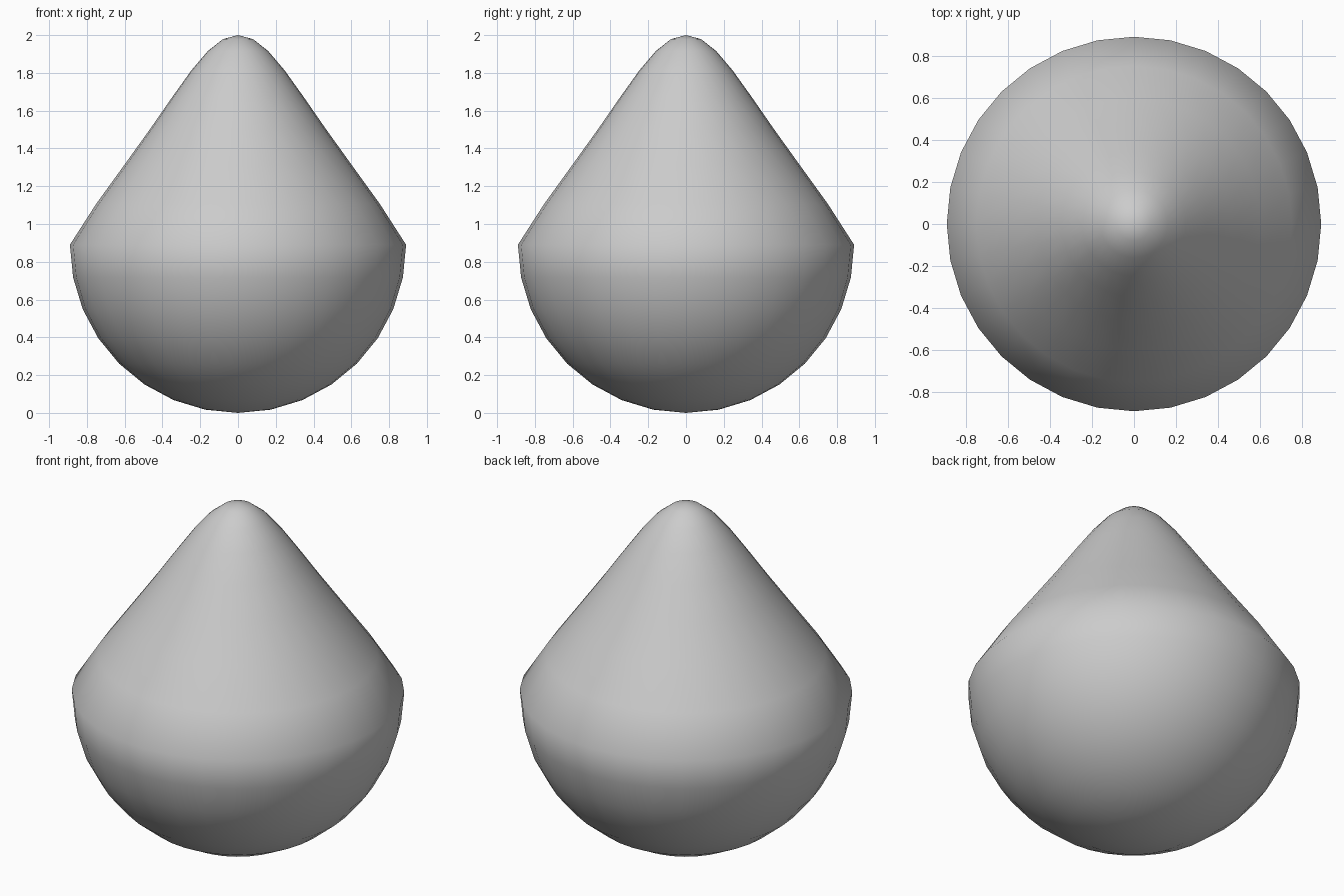
import bpy, bmesh, math

if "Cube" in bpy.data.objects:
    bpy.data.objects.remove(bpy.data.objects["Cube"])

R, TOP = 0.89, 2.0

# Teardrop: a sphere with its upper half stretched and tapered to a soft point
bm = bmesh.new()
bmesh.ops.create_uvsphere(bm, u_segments=32, v_segments=16, radius=1)
taper = [0.46, 0.46, 0.47, 0.50, 0.55, 0.625, 0.73, 0.86, 1.0]
for v in bm.verts:
    c = max(-1, min(1, v.co.z))
    s = R
    if c > 1e-4:
        ring = round(math.degrees(math.acos(c)) / 11.25)
        s *= taper[ring]
    v.co.x *= s
    v.co.y *= s
    v.co.z = R + c * ((TOP - R) if c > 0 else R)
for f in bm.faces:
    f.smooth = True
mesh = bpy.data.meshes.new("teardrop")
bm.to_mesh(mesh)
bm.free()
bpy.context.collection.objects.link(bpy.data.objects.new("teardrop", mesh))
